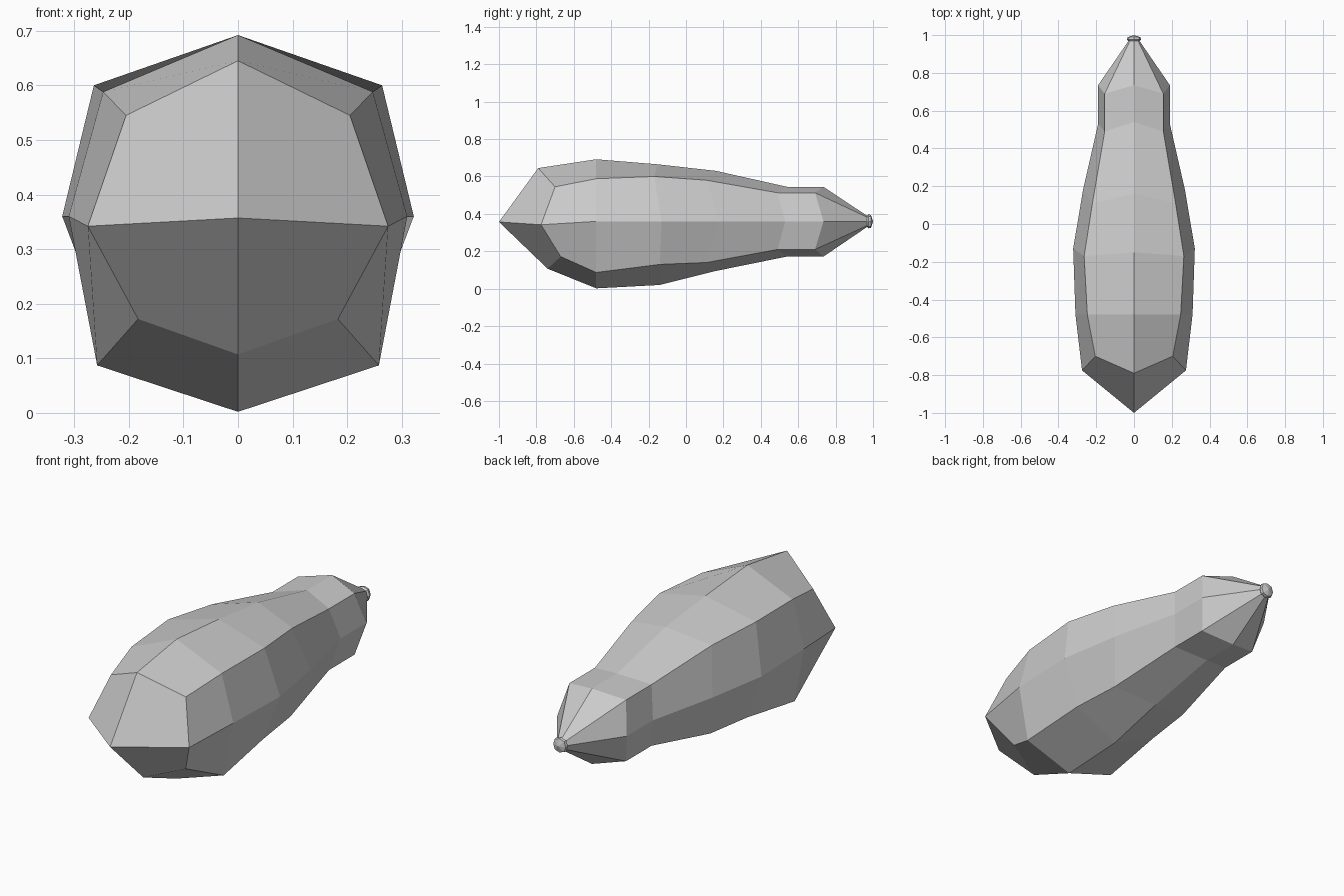
import bpy
import bmesh

default_cube = bpy.data.objects.get("Cube")
if default_cube:
    bpy.data.objects.remove(default_cube, do_unlink=True)


def make_material(name, colour):
    material = bpy.data.materials.new(name)
    material.use_nodes = True
    material.diffuse_color = colour
    material.node_tree.nodes["Principled BSDF"].inputs["Base Color"].default_value = colour
    return material


# Lengthwise strands of the left half, each running from front to back as (x, y, z)
ridge = [(0, -.79, .645), (0, -.48, .692), (0, -.15, .665),
         (0, .16, .63), (0, .54, .545), (0, .735, .545)]
shoulder = [(.205, -.7, .545), (.247, -.48, .588), (.264, -.17, .6),
            (.22, .11, .58), (.155, .49, .513), (.155, .69, .513)]
flank = [(.275, -.775, .342), (.31, -.48, .36), (.322, -.13, .36),
         (.27, .18, .36), (.19, .53, .36), (.19, .735, .36)]
lower_edge = [(.183, -.67, .172), (.258, -.48, .087), (.235, -.14, .13),
              (.21, .11, .14), (.155, .49, .21), (.155, .69, .21)]
keel = [(0, -.74, .107), (0, -.48, .002), (0, -.14, .02),
        (0, .16, .095), (0, .54, .172), (0, .735, .172)]
strands = [ridge, shoulder, flank, lower_edge, keel]

MIDDLE = .36
NOSE_Y, TAIL_Y = -1, 1
# Unit half-outline used for the small tail button
half_octagon = [(0, 1), (.75, .75), (1, 0), (.75, -.75), (0, -1)]
tail_rings = [(.968, .03), (.976, .037), (.989, .034)]

bm = bmesh.new()
rings = [[bm.verts.new(point) for point in ring] for ring in zip(*strands)]
for y, radius in tail_rings:
    rings.append([bm.verts.new((radius * x, y, MIDDLE + radius * z))
                  for x, z in half_octagon])

# Skin between neighbouring rings
for near, far in zip(rings, rings[1:]):
    for i in range(len(near) - 1):
        bm.faces.new((near[i], near[i + 1], far[i + 1], far[i]))

# Pointed nose made of an upper and a lower facet
nose = bm.verts.new((0, NOSE_Y, MIDDLE - .003))
top, upper, side, lower, bottom = rings[0]
bm.faces.new((nose, side, upper, top))
bm.faces.new((nose, bottom, lower, side))

# Tail button closed by a shallow fan
tip = bm.verts.new((0, TAIL_Y, MIDDLE))
last = rings[-1]
for a, b in zip(last, last[1:]):
    bm.faces.new((tip, a, b))

# Mirror the half across x = 0 and weld the seam
halves = bm.verts[:] + bm.edges[:] + bm.faces[:]
bmesh.ops.mirror(bm, geom=halves, axis="X", merge_dist=.0005)
bmesh.ops.remove_doubles(bm, verts=bm.verts[:], dist=.0005)
bmesh.ops.recalc_face_normals(bm, faces=bm.faces[:])

mesh = bpy.data.meshes.new("faceted_body")
bm.to_mesh(mesh)
bm.free()
mesh.materials.append(make_material("light grey", (.6, .6, .6, 1)))
body = bpy.data.objects.new("faceted_body", mesh)
bpy.context.collection.objects.link(body)
